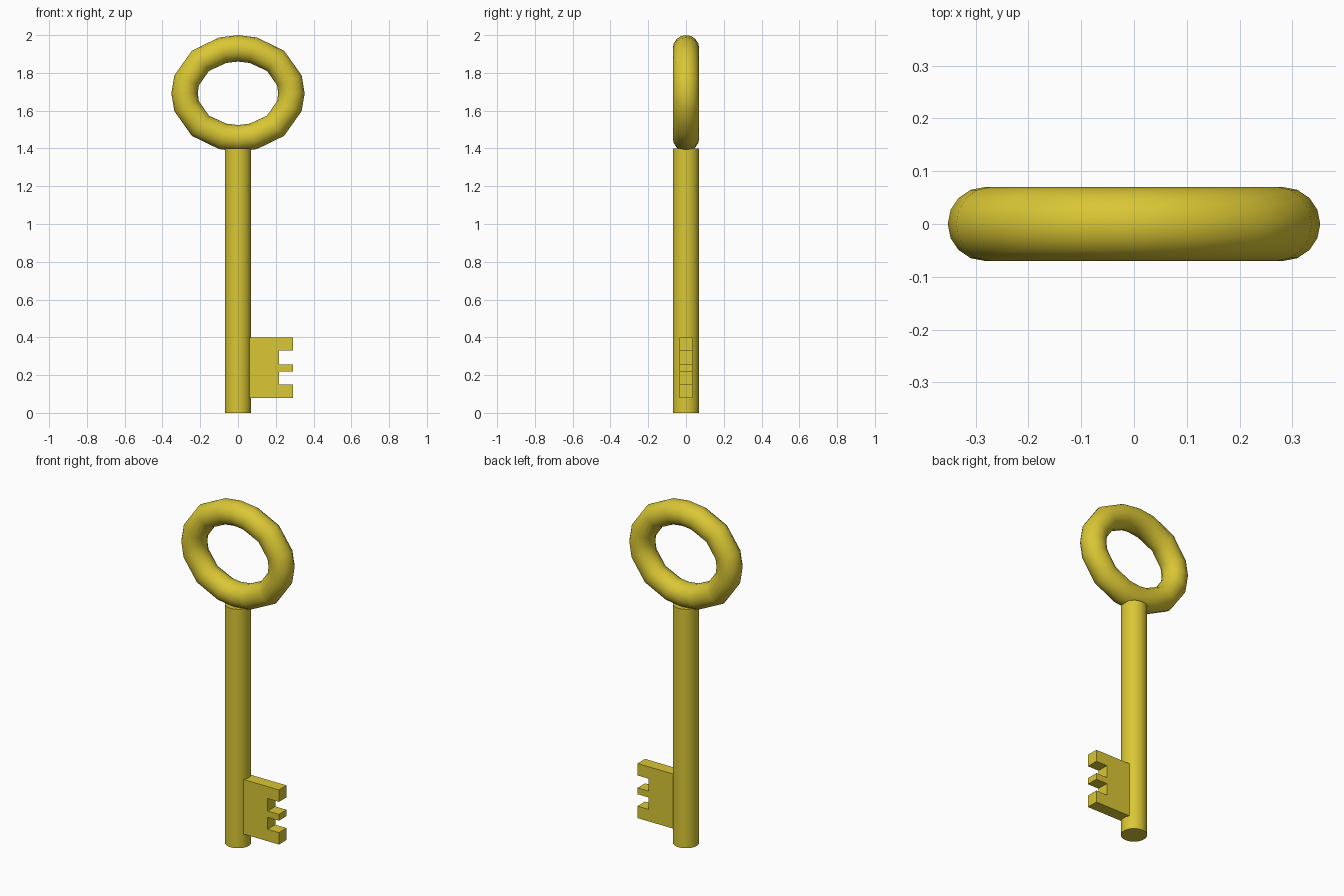
import bpy, bmesh, math

if "Cube" in bpy.data.objects:
    bpy.data.objects.remove(bpy.data.objects["Cube"])

brass = bpy.data.materials.new("brass")
brass.diffuse_color = (0.70, 0.57, 0.035, 1)
brass.use_nodes = True
brass.node_tree.nodes["Principled BSDF"].inputs["Base Color"].default_value = brass.diffuse_color

# bow: round tube swept along a slightly flattened 16-sided loop
quarter = [(0.283, 0), (0.272, 0.068), (0.199, 0.172), (0.081, 0.228)]
top = (0, 0.238)
half = quarter + [top] + [(-x, z) for x, z in reversed(quarter)]
loop = half + [(x, -z) for x, z in reversed(half[1:-1])]
curve = bpy.data.curves.new("bow_path", 'CURVE')
curve.dimensions = '3D'
curve.bevel_depth = 0.07
curve.bevel_resolution = 6
spline = curve.splines.new('POLY')
spline.points.add(len(loop) - 1)
for p, (x, z) in zip(spline.points, loop):
    p.co = (x, 0, z + 1.692, 1)
spline.use_cyclic_u = True
spline.use_smooth = True
curve.materials.append(brass)
bow = bpy.data.objects.new("bow", curve)
bpy.context.collection.objects.link(bow)
bpy.ops.object.select_all(action='DESELECT')
bpy.context.view_layer.objects.active = bow
bow.select_set(True)
bpy.ops.object.convert(target='MESH')
bpy.context.object.name = "bow"

# shaft
bpy.ops.mesh.primitive_cylinder_add(vertices=32, radius=0.07, depth=1.4, location=(0, 0, 0.7))
shaft = bpy.context.object
shaft.name = "shaft"
shaft.data.materials.append(brass)
bpy.ops.object.shade_smooth_by_angle(angle=math.radians(40))

# bit: notched plate extruded through its thickness
x0, x1, x2 = 0.03, 0.217, 0.29
profile = [(x0, 0.08), (x2, 0.08), (x2, 0.15), (x1, 0.15), (x1, 0.22), (x2, 0.22),
           (x2, 0.257), (x1, 0.257), (x1, 0.33), (x2, 0.33), (x2, 0.40), (x0, 0.40)]
bm = bmesh.new()
face = bm.faces.new([bm.verts.new((x, -0.035, z)) for x, z in profile])
ext = bmesh.ops.extrude_face_region(bm, geom=[face], use_keep_orig=True)
bmesh.ops.translate(bm, vec=(0, 0.07, 0),
                    verts=[g for g in ext["geom"] if isinstance(g, bmesh.types.BMVert)])
bmesh.ops.recalc_face_normals(bm, faces=bm.faces)
mesh = bpy.data.meshes.new("bit")
bm.to_mesh(mesh)
bm.free()
mesh.materials.append(brass)
bpy.context.collection.objects.link(bpy.data.objects.new("bit", mesh))
